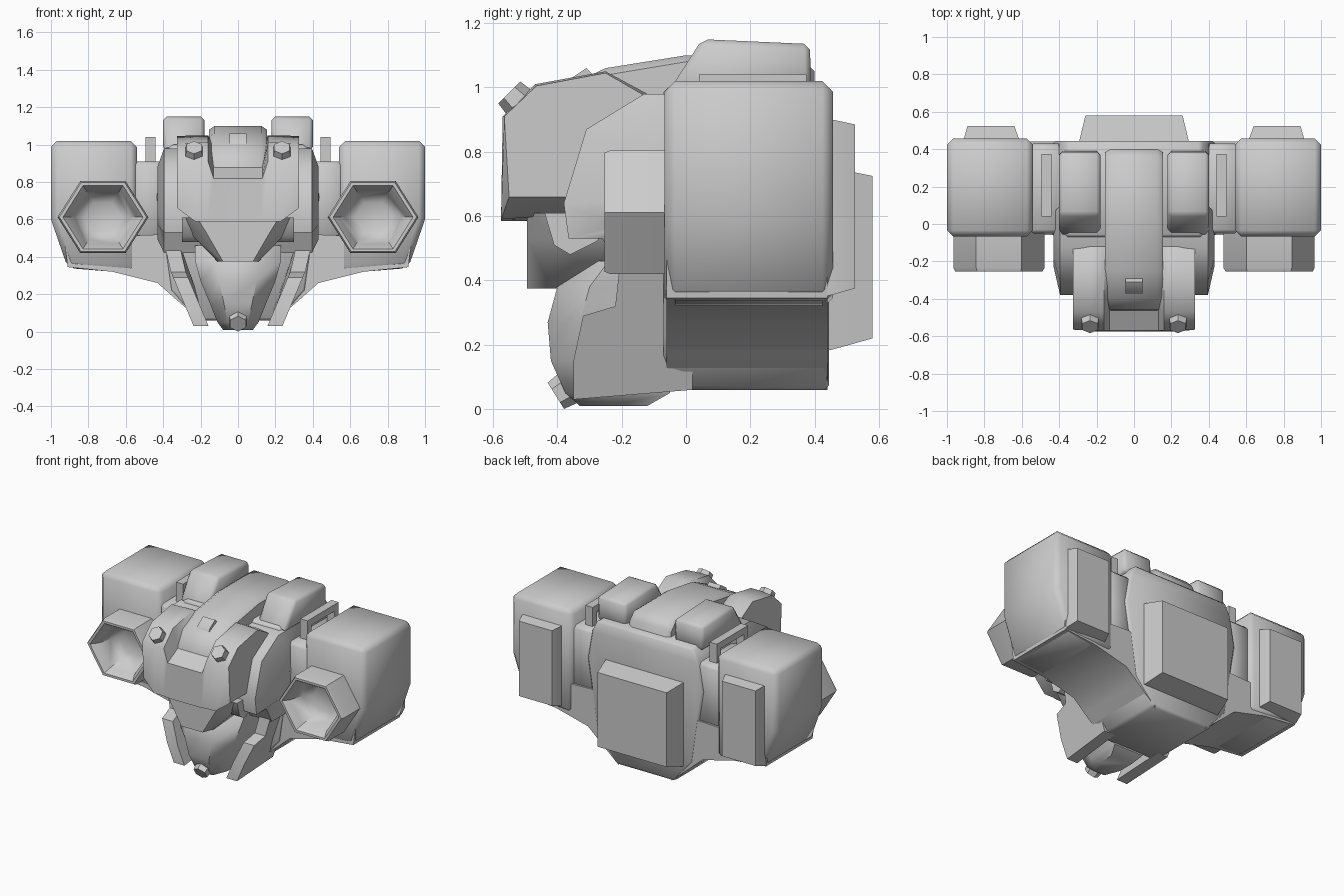
import bpy, bmesh, math
from mathutils import Vector

if "Cube" in bpy.data.objects:
    bpy.data.objects.remove(bpy.data.objects["Cube"])


def finish(ob, mirror=False, angle=42):
    me = ob.data
    for p in me.polygons:
        p.use_smooth = True
    me.set_sharp_from_angle(angle=math.radians(angle))
    if mirror:
        m = ob.modifiers.new("mirror", 'MIRROR')
        m.use_mirror_merge = False
        if ob.location.length > 0 or any(ob.rotation_euler):
            m.mirror_object = origin
    return ob


def loft(name, rings, bevel=0, mirror=False, loop=False, angle=48):
    """Skin a list of point rings; cap the ends, or join them when loop."""
    bm = bmesh.new()
    vs = [[bm.verts.new(p) for p in r] for r in rings]
    n = len(vs[0])
    pairs = list(zip(vs, vs[1:])) + ([(vs[-1], vs[0])] if loop else [])
    for a, b in pairs:
        for i in range(n):
            j = (i + 1) % n
            bm.faces.new((a[i], a[j], b[j], b[i]))
    if not loop:
        bm.faces.new(vs[0])
        bm.faces.new(vs[-1])
    bmesh.ops.recalc_face_normals(bm, faces=bm.faces)
    if bevel:
        edges = [e for e in bm.edges if e.calc_face_angle(0) > 0.7]
        bmesh.ops.bevel(bm, geom=edges, offset=bevel, segments=1, affect='EDGES', profile=0.5)
    me = bpy.data.meshes.new(name)
    bm.to_mesh(me)
    bm.free()
    ob = bpy.data.objects.new(name, me)
    bpy.context.collection.objects.link(ob)
    return finish(ob, mirror, angle)


def at_x(x, pts):
    return [Vector((x, y, z)) for y, z in pts]


def at_y(y, pts):
    return [Vector((x, y, z)) for x, z in pts]


def sym(half):
    """Mirror a half outline in its first coordinate."""
    return half + [(-x, z) for x, z in reversed(half)]


def rect(a0, a1, b0, b1):
    return [(a0, b0), (a1, b0), (a1, b1), (a0, b1)]


origin = bpy.data.objects.new("mirror_origin", None)
bpy.context.collection.objects.link(origin)
origin.hide_render = True

# Central hull, open towards the mouth
hull = sym([(0.36, 1.0), (0.40, 0.92), (0.435, 0.72), (0.40, 0.5), (0.36, 0.22), (0.22, 0.06)])
loft("central_hull", [at_y(-0.07, hull), at_y(0.445, hull)], bevel=0.015)

# Cheeks in front of the hull
cheek = [(0.1, 0.98), (-0.13, 0.98), (-0.31, 0.87), (-0.38, 0.64), (-0.365, 0.53),
         (-0.26, 0.53), (-0.2, 0.42), (0.1, 0.42)]
cheek_side = [(y * 0.6, 0.66 + (z - 0.66) * 0.7) for y, z in cheek]
loft("cheeks", [at_x(-0.43, cheek_side), at_x(-0.395, cheek), at_x(0.395, cheek), at_x(0.43, cheek_side)])

# Snout: raised sides with a sunken middle, chamfered lower corners
side = [(-0.575, 0.59), (-0.57, 0.91), (-0.47, 1.01), (-0.25, 1.05), (-0.12, 0.98), (-0.1, 0.6), (-0.44, 0.6)]
middle = [(-0.575, 0.585), (-0.57, 0.82), (-0.46, 0.88), (-0.25, 1.0), (-0.12, 0.98), (-0.1, 0.6), (-0.44, 0.585)]
edge = [(-0.55, 0.66), (-0.565, 0.91), (-0.465, 1.005), (-0.25, 1.045), (-0.12, 0.97), (-0.1, 0.66), (-0.42, 0.66)]
stations = [(0.325, edge), (0.23, side), (0.16, side), (0.13, middle)]
loft("snout", [at_x(-x, p) for x, p in stations] + [at_x(x, p) for x, p in reversed(stations)])

# Hood strip over the middle
hood = [(-0.47, 0.8), (-0.46, 0.9), (-0.40, 0.99), (-0.25, 1.06), (0, 1.10), (0.35, 1.10), (0.40, 1.05), (0.40, 0.8)]
hood_edge = [(y * 0.96, z - 0.02) for y, z in hood]
loft("hood", [at_x(-0.155, hood_edge), at_x(-0.125, hood), at_x(0.125, hood), at_x(0.155, hood_edge)])
lens = [(-0.38, 0.98), (-0.37, 1.02), (-0.31, 1.06), (-0.28, 1.03), (-0.28, 0.98)]
loft("hood_sensor", [at_x(-0.045, lens), at_x(0.045, lens)])

# Upper jaw wedge below the snout
rings = []
for z, front, wide, y_mid, y_back in ((0.61, 0.22, 0.30, -0.42, -0.1), (0.53, 0.17, 0.26, -0.40, -0.1),
                                      (0.375, 0.08, 0.11, -0.42, -0.25)):
    out = sym([(front, -0.495), (wide, y_mid), (wide, y_back)])
    rings.append([Vector((x, y, z)) for x, y in out])
loft("upper_jaw", rings)
lip = [(-0.44, 0.61), (-0.41, 0.51), (-0.36, 0.48), (-0.28, 0.52), (-0.2, 0.61)]
loft("mouth_lip", [at_x(0.20, lip), at_x(0.30, lip)], mirror=True)

# Lower jaw
rings = []
for z, wide, y_front, y_back in ((0.01, 0.08, -0.33, -0.12), (0.05, 0.11, -0.375, -0.05), (0.15, 0.15, -0.42, -0.05),
                                 (0.27, 0.20, -0.43, -0.05), (0.38, 0.23, -0.40, -0.05), (0.46, 0.23, -0.34, -0.05)):
    out = sym([(wide * 0.5, y_front), (wide, y_front + 0.1), (wide, y_back)])
    rings.append([Vector((x, y, z)) for x, y in out])
loft("lower_jaw", rings)

# Mandible plates leaning outwards beside the lower jaw
mandible = [(-0.35, 0.03), (-0.35, 0.15), (-0.32, 0.29), (-0.22, 0.32), (-0.2, 0.5), (0.02, 0.5), (0.02, 0.06)]
loft("mandible", [[Vector((base + 0.42 * min(z, 0.42), y, z)) for y, z in mandible] for base in (0.145, 0.225)],
     mirror=True)

# Lower wings joining hull and pods
wing = [(0.2, 0.06), (0.34, 0.18), (0.43, 0.26), (0.67, 0.32), (0.91, 0.345), (0.93, 0.5), (0.40, 0.52), (0.2, 0.4)]
loft("lower_wing", [at_y(-0.06, wing), at_y(0.44, wing)], mirror=True)

# Side pods, connectors and rear panels
pod = [(0.54, 1.02), (1.0, 1.02), (1.0, 0.6), (0.91, 0.34), (0.54, 0.31)]
loft("side_pod", [at_y(-0.067, pod), at_y(0.457, pod)], bevel=0.033, mirror=True)
loft("pod_connector", [at_y(-0.05, rect(0.38, 0.56, 0.5, 0.91)), at_y(0.43, rect(0.38, 0.56, 0.5, 0.91))],
     bevel=0.02, mirror=True)
loft("pod_rear_panel", [at_y(0.43, rect(0.615, 0.91, 0.35, 0.905)), at_y(0.455, rect(0.615, 0.91, 0.355, 0.90)),
                        at_y(0.525, rect(0.64, 0.89, 0.375, 0.885))], mirror=True)
loft("back_panel", [at_y(0.43, rect(-0.295, 0.295, 0.18, 0.755)), at_y(0.455, rect(-0.29, 0.29, 0.185, 0.75)),
                    at_y(0.58, rect(-0.26, 0.26, 0.22, 0.725))])


# Hexagonal barrels with a deep bowl
def hexagon(y, s):
    return at_y(y, [(0.722 + 0.243 * s * math.cos(k * math.pi / 3), 0.612 + 0.222 * s * math.sin(k * math.pi / 3))
                    for k in range(6)])


loft("barrel", [hexagon(0, 1), hexagon(-0.235, 1), hexagon(-0.254, 0.96), hexagon(-0.254, 0.88),
                hexagon(-0.21, 0.74), hexagon(-0.12, 0.62), hexagon(-0.09, 0.4)], mirror=True)

# Roof boxes
roof = [(-0.065, 0.97), (0.05, 1.15), (0.385, 1.135), (0.39, 0.97)]
loft("roof_box", [at_x(0.18, roof), at_x(0.40, roof)], bevel=0.018, mirror=True)

# Rectangular ring handles
outer, inner = rect(0.04, 0.375, 0.83, 1.04), rect(0.085, 0.33, 0.87, 0.995)
loft("ring_handle", [at_x(0.44, outer), at_x(0.495, outer), at_x(0.495, inner), at_x(0.44, inner)],
     mirror=True, loop=True)


# Hexagonal knobs on the brow and chin
def knob(name, loc, tilt, mirror):
    bpy.ops.mesh.primitive_cone_add(vertices=6, radius1=0.058, radius2=0.048, depth=0.07, location=loc,
                                    rotation=(math.radians(tilt), 0, 0))
    ob = bpy.context.object
    ob.name = name
    finish(ob, mirror)


knob("brow_knob", (0.235, -0.525, 0.96), 45, True)
knob("chin_knob", (0, -0.375, 0.06), 122, False)
